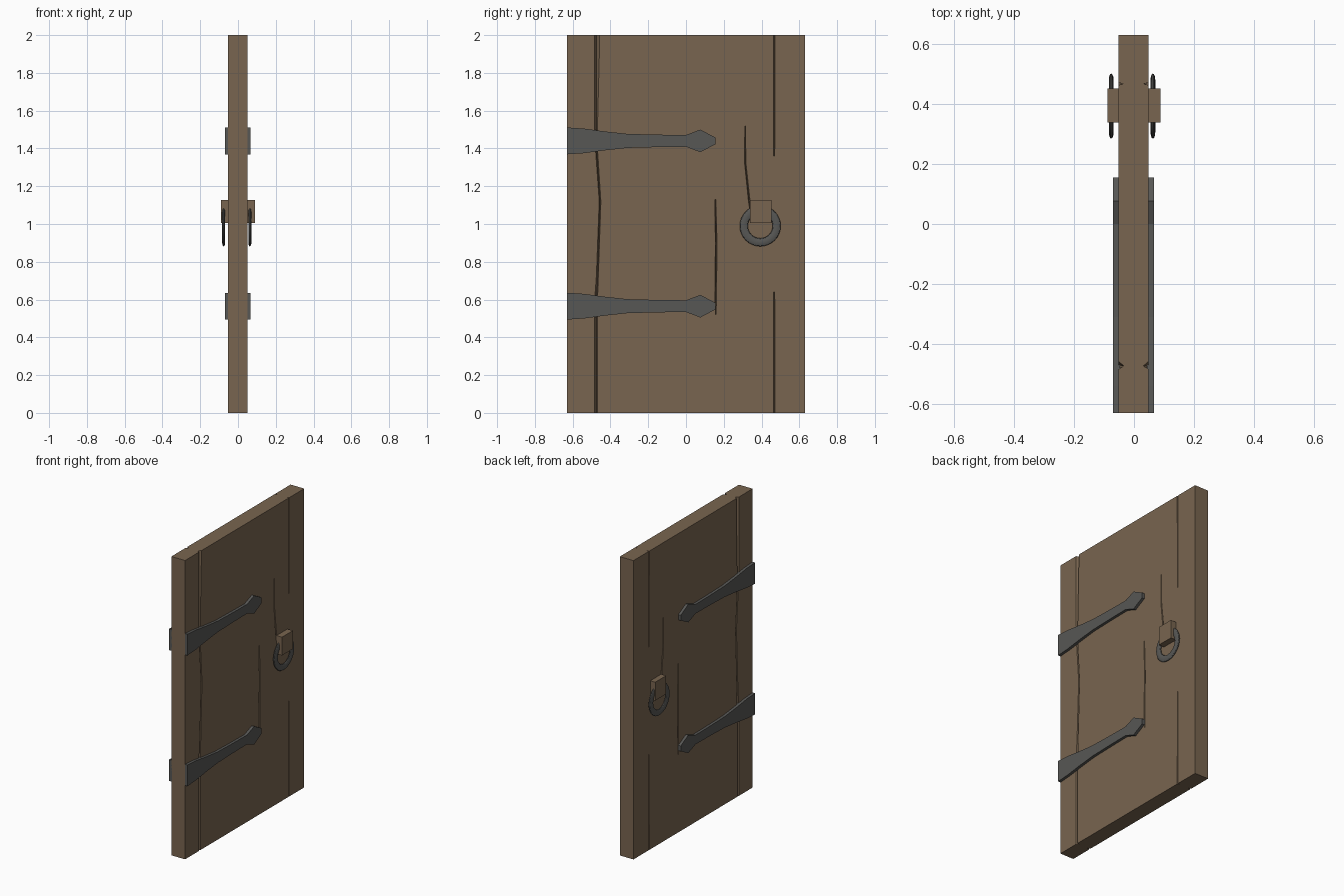
import bpy, bmesh
from mathutils import Matrix

if "Cube" in bpy.data.objects:
    bpy.data.objects.remove(bpy.data.objects["Cube"])

MID = -0.0015  # mirror plane between the two door faces


def material(name, rgb):
    m = bpy.data.materials.new(name)
    m.diffuse_color = (*rgb, 1)
    m.use_nodes = True
    m.node_tree.nodes["Principled BSDF"].inputs["Base Color"].default_value = m.diffuse_color
    return m


WOOD = material("wood", (0.19, 0.13, 0.08))
IRON = material("iron", (0.095, 0.095, 0.09))


def make(name, bm, mat):
    bmesh.ops.recalc_face_normals(bm, faces=bm.faces)
    me = bpy.data.meshes.new(name)
    bm.to_mesh(me)
    bm.free()
    ob = bpy.data.objects.new(name, me)
    bpy.context.collection.objects.link(ob)
    me.materials.append(mat)
    return ob


def box(name, lo, hi, mat):
    bm = bmesh.new()
    size = [b - a for a, b in zip(lo, hi)]
    mid = [(a + b) / 2 for a, b in zip(lo, hi)]
    bmesh.ops.create_cube(bm, size=1, matrix=Matrix.Translation(mid) @ Matrix.Diagonal((*size, 1)))
    return make(name, bm, mat)


def groove(bm, side, path):
    # V-shaped cutter swept through rows of (z, left, bottom, right)
    rows = []
    for z, left, deep, right in path:
        pts = [(0.053, left), (0.033, deep), (0.053, right)]
        rows.append([bm.verts.new((MID + side * x, y, z)) for x, y in pts])
    bm.faces.new(rows[0])
    bm.faces.new(rows[-1][::-1])
    for a, b in zip(rows, rows[1:]):
        for i in range(3):
            j = (i + 1) % 3
            bm.faces.new((a[i], a[j], b[j], b[i]))


def crack(points):
    return [(z, y - w, y, y + w) for y, z, w in points]


# Door slab with plank grooves and cracks on both faces
door = box("door_slab", (MID - 0.0505, -0.63, 0), (MID + 0.0505, 0.63, 2), WOOD)
grooves = [
    [(-0.01, -0.486, -0.475, -0.468), (0.58, -0.486, -0.475, -0.468), (0.72, -0.476, -0.467, -0.464),
     (1.12, -0.46, -0.455, -0.45), (1.38, -0.479, -0.472, -0.467), (1.5, -0.486, -0.475, -0.468),
     (2.01, -0.486, -0.473, -0.455)],
    crack([(0.467, 1.36, 0.003), (0.467, 1.5, 0.004), (0.467, 2.01, 0.005)]),
    crack([(0.467, -0.01, 0.005), (0.467, 0.5, 0.004), (0.467, 0.64, 0.003)]),
    crack([(0.157, 0.52, 0.002), (0.157, 0.62, 0.005), (0.16, 0.9, 0.005), (0.155, 1.13, 0.003)]),
    crack([(0.34, 1.08, 0.004), (0.334, 1.13, 0.005), (0.314, 1.32, 0.004), (0.313, 1.52, 0.002)]),
]
bm = bmesh.new()
for side in (-1, 1):
    for path in grooves:
        groove(bm, side, path)
cutter = make("groove_cutter", bm, WOOD)
cutter.hide_render = True
mod = door.modifiers.new("grooves", "BOOLEAN")
mod.operation, mod.solver, mod.object = "DIFFERENCE", "EXACT", cutter
bpy.context.view_layer.objects.active = door
bpy.ops.object.modifier_apply(modifier=mod.name)
bpy.data.objects.remove(cutter)

# Iron hinge straps, two per face
half = [(-0.63, 0.071), (-0.54, 0.065), (-0.43, 0.05), (-0.31, 0.037), (-0.2, 0.034), (-0.1, 0.032),
        (0, 0.031), (0.076, 0.06), (0.155, 0.018)]
outline = half + [(y, -h) for y, h in reversed(half)]
for side, face in ((-1, "left"), (1, "right")):
    for level, zc in (("lower", 0.565), ("upper", 1.44)):
        bm = bmesh.new()
        f = bm.faces.new([bm.verts.new((MID + side * 0.045, y, zc + h)) for y, h in outline])
        ext = bmesh.ops.extrude_face_region(bm, geom=[f])["geom"]
        bmesh.ops.translate(bm, vec=(side * 0.0235, 0, 0),
                            verts=[v for v in ext if isinstance(v, bmesh.types.BMVert)])
        make(f"{level}_{face}_hinge_strap", bm, IRON)

# Wooden handle block and flattened iron pull ring on each face
for side, face, ring_x in ((-1, "left", -0.076), (1, "right", 0.063)):
    xs = sorted((side * 0.045, side * 0.089))
    box(f"{face}_handle_block", (xs[0], 0.338, 1.005), (xs[1], 0.452, 1.128), WOOD)
    bpy.ops.mesh.primitive_torus_add(major_radius=0.087, minor_radius=0.0215,
                                     major_segments=32, minor_segments=12)
    ring = bpy.context.object
    ring.name = f"{face}_pull_ring"
    ring.data.transform(Matrix.Translation((ring_x, 0.393, 0.99)) @ Matrix.Rotation(1.5707963, 4, "Y")
                        @ Matrix.Diagonal((1, 1, 0.37, 1)))
    ring.data.materials.append(IRON)
    bpy.ops.object.shade_smooth_by_angle()
